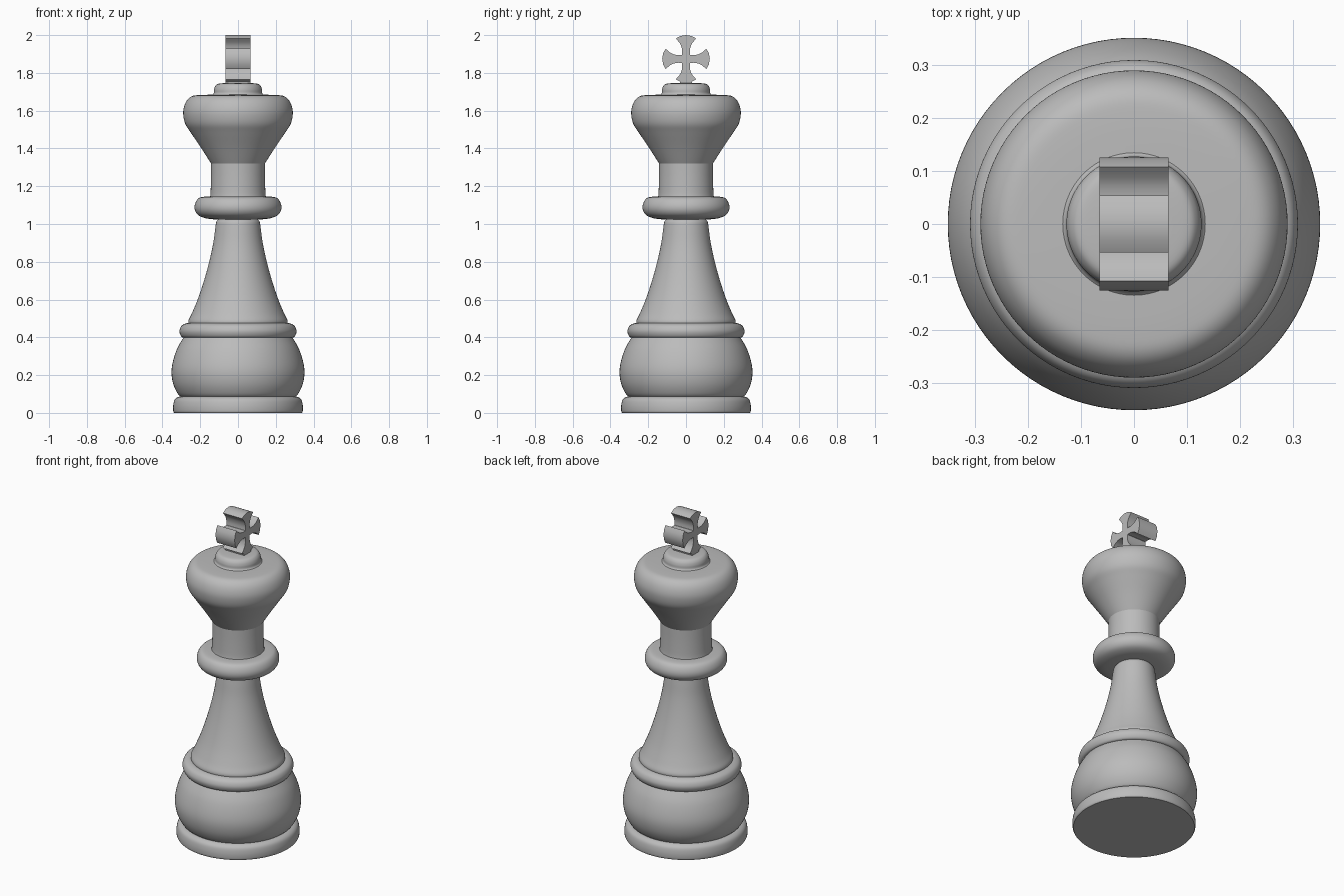
import bpy, bmesh
from math import sin, cos, pi, radians
from mathutils import Vector

cube = bpy.data.objects.get("Cube")
if cube:
    bpy.data.objects.remove(cube)

grey = bpy.data.materials.new("plain grey")
grey.use_nodes = True
grey.diffuse_color = (0.5, 0.5, 0.5, 1)
grey.node_tree.nodes["Principled BSDF"].inputs["Base Color"].default_value = (0.5, 0.5, 0.5, 1)
SIDES = 96


def finish(bm, name, angle):
    bmesh.ops.recalc_face_normals(bm, faces=bm.faces)
    mesh = bpy.data.meshes.new(name)
    bm.to_mesh(mesh)
    bm.free()
    obj = bpy.data.objects.new(name, mesh)
    bpy.context.collection.objects.link(obj)
    mesh.materials.append(grey)
    bpy.ops.object.select_all(action='DESELECT')
    obj.select_set(True)
    bpy.context.view_layer.objects.active = obj
    bpy.ops.object.shade_smooth_by_angle(angle=radians(angle))
    return obj


def spline(points, steps=5):
    """Smooth curve passing through all the points."""
    p = [Vector(q) for q in points]
    p = [p[0]] + p + [p[-1]]
    out = []
    for a, b, c, d in zip(p, p[1:], p[2:], p[3:]):
        for i in range(steps):
            t = i / steps
            out.append(0.5 * (2 * b + (c - a) * t + (2 * a - 5 * b + 4 * c - d) * t ** 2
                              + (3 * b - a - 3 * c + d) * t ** 3))
    return out + [p[-1]]


def lathe(name, points):
    """Turn a (radius, height) profile around z and cap both ends."""
    bm = bmesh.new()
    rings = [[bm.verts.new((r * cos(2 * pi * i / SIDES), r * sin(2 * pi * i / SIDES), z))
              for i in range(SIDES)] for r, z in spline(points)]
    for low, high in zip(rings, rings[1:]):
        for i in range(SIDES):
            j = (i + 1) % SIDES
            bm.faces.new((low[i], low[j], high[j], high[i]))
    bm.faces.new(rings[0])
    bm.faces.new(rings[-1])
    return finish(bm, name, 35)


# Turned parts, from the foot up
lathe("foot", [(0.338, 0), (0.343, 0.01), (0.343, 0.04), (0.335, 0.07), (0.315, 0.085), (0.29, 0.086)])
lathe("bulb", [(0.295, 0.08), (0.318, 0.1), (0.342, 0.15), (0.352, 0.21), (0.345, 0.27),
               (0.322, 0.34), (0.288, 0.4)])
lathe("lower_ring", [(0.28, 0.396), (0.298, 0.402), (0.308, 0.42), (0.309, 0.44),
                     (0.298, 0.462), (0.275, 0.474), (0.25, 0.475)])
lathe("stem", [(0.262, 0.47), (0.262, 0.49), (0.243, 0.53), (0.21, 0.61), (0.177, 0.71), (0.15, 0.81),
               (0.131, 0.9), (0.12, 0.98), (0.115, 1.01), (0.105, 1.025), (0.1, 1.04)])
lathe("collar", [(0.12, 1.024), (0.17, 1.03), (0.208, 1.045), (0.227, 1.07), (0.229, 1.1),
                 (0.215, 1.13), (0.19, 1.143), (0.13, 1.146)])
lathe("neck", [(0.148, 1.14), (0.145, 1.17), (0.143, 1.25), (0.143, 1.33)])
lathe("head", [(0.142, 1.32), (0.155, 1.34), (0.2, 1.41), (0.25, 1.484), (0.279, 1.53), (0.29, 1.58),
               (0.286, 1.62), (0.27, 1.655), (0.243, 1.677), (0.2, 1.683), (0.12, 1.685)])
lathe("cap", [(0.14, 1.68), (0.129, 1.692), (0.127, 1.712), (0.12, 1.73), (0.105, 1.742), (0.07, 1.746)])

# Flared cross: one arm outline (across, outward), turned four times and extruded along x
half_arm = spline([(0.021, 0.022), (0.021, 0.05), (0.031, 0.08), (0.054, 0.108)], 4)
tip = [Vector((0.03, 0.121)), Vector((0, 0.126)), Vector((-0.03, 0.121))]
arm = half_arm + tip + [Vector((-v.x, v.y)) for v in reversed(half_arm)]
bm = bmesh.new()
outline = []
for k in range(4):
    a = -k * pi / 2
    for v in arm:
        y, z = v.x * cos(a) - v.y * sin(a), v.x * sin(a) + v.y * cos(a)
        outline.append(bm.verts.new((-0.065, y, 1.874 + z)))
# reverse winding per arm keeps the outline in one continuous loop
n = len(arm)
loop = [v for k in range(4) for v in reversed(outline[k * n:(k + 1) * n])]
face = bm.faces.new(loop)
moved = bmesh.ops.extrude_face_region(bm, geom=[face])["geom"]
bmesh.ops.translate(bm, vec=(0.13, 0, 0), verts=[v for v in moved if isinstance(v, bmesh.types.BMVert)])
finish(bm, "cross", 40)

# Short foot seating the cross on the cap
bm = bmesh.new()
bmesh.ops.create_cube(bm, size=1)
for v in bm.verts:
    v.co = (v.co.x * 0.13, v.co.y * (0.07 if v.co.z > 0 else 0.06), 1.75 + v.co.z * 0.03)
finish(bm, "cross_foot", 30)
